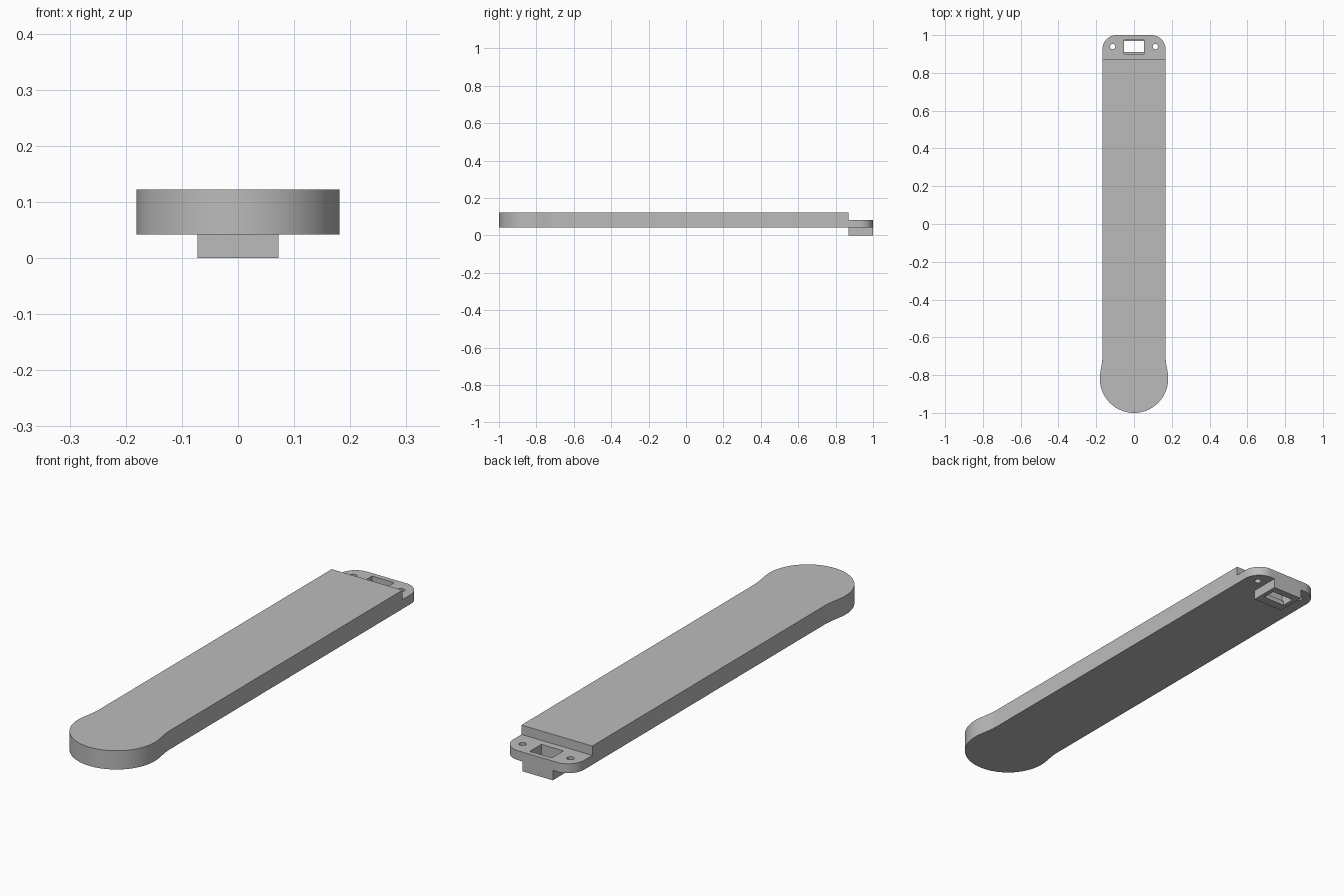
import bpy, bmesh, math

cube = bpy.data.objects.get("Cube")
if cube:
    bpy.data.objects.remove(cube, do_unlink=True)

GREY = (0.5, 0.5, 0.5, 1)
mat = bpy.data.materials.new("plain grey")
mat.use_nodes = True
mat.diffuse_color = GREY
mat.node_tree.nodes["Principled BSDF"].inputs["Base Color"].default_value = GREY

BOTTOM, TAB_TOP, TOP = 0.042, 0.082, 0.122
HALF, BULB, STEP = 0.167, 0.181, 0.87


def prism(name, outline, z0, z1):
    """Extrude a flat outline from z0 up to z1."""
    bm = bmesh.new()
    face = bm.faces.new([bm.verts.new((x, y, z0)) for x, y in outline])
    up = bmesh.ops.extrude_face_region(bm, geom=[face])["geom"]
    bmesh.ops.translate(bm, vec=(0, 0, z1 - z0),
                        verts=[g for g in up if isinstance(g, bmesh.types.BMVert)])
    bmesh.ops.recalc_face_normals(bm, faces=bm.faces)
    mesh = bpy.data.meshes.new(name)
    bm.to_mesh(mesh)
    bm.free()
    obj = bpy.data.objects.new(name, mesh)
    bpy.context.collection.objects.link(obj)
    mesh.materials.append(mat)
    return obj


def rect(x, y0, y1):
    return [(-x, y0), (x, y0), (x, y1), (-x, y1)]


def arc(cx, cy, r, a0, a1, n):
    angles = [math.radians(a0 + (a1 - a0) * i / n) for i in range(n + 1)]
    return [(cx + r * math.cos(a), cy + r * math.sin(a)) for a in angles]


def combine(target, other, operation):
    """Apply a boolean and discard the helper."""
    mod = target.modifiers.new(operation, 'BOOLEAN')
    mod.operation, mod.object, mod.solver = operation, other, 'EXACT'
    bpy.context.view_layer.objects.active = target
    bpy.ops.object.modifier_apply(modifier=mod.name)
    bpy.data.objects.remove(other, do_unlink=True)


# Half outline: round bulb end, smooth neck, straight side, rounded tab corner
side = arc(0, -1 + BULB, BULB, -90, 0, 24)
neck_y0, neck_y1 = -1 + BULB, -0.7
for i in range(1, 13):
    t = i / 12
    blend = t * t * (3 - 2 * t)
    side.append((BULB + (HALF - BULB) * blend, neck_y0 + (neck_y1 - neck_y0) * t))
side += arc(HALF - 0.075, 1 - 0.075, 0.075, 0, 90, 12)
outline = side + [(-x, y) for x, y in reversed(side[1:])]
body = prism("strap_body", outline, BOTTOM, TOP)

# Lower the tab, then add the block beneath it
combine(body, prism("tab_cutter", rect(0.3, STEP, 1.1), TAB_TOP, 0.2), 'DIFFERENCE')
combine(body, prism("lower_block", rect(0.072, STEP, 1.0), 0, 0.06), 'UNION')

# Stepped slot through the tab and block
combine(body, prism("pocket_cutter", rect(0.052, 0.9, 0.978), 0.02, 0.2), 'DIFFERENCE')
combine(body, prism("slot_cutter", rect(0.052, 0.91, 0.968), -0.1, 0.1), 'DIFFERENCE')

# Screw holes
for x in (-0.113, 0.113):
    hole = arc(x, 0.939, 0.014, 0, 345, 23)
    combine(body, prism("hole_cutter", hole, -0.1, 0.2), 'DIFFERENCE')

bpy.ops.object.select_all(action='DESELECT')
body.select_set(True)
bpy.context.view_layer.objects.active = body
bpy.ops.object.shade_smooth_by_angle(angle=math.radians(30))
